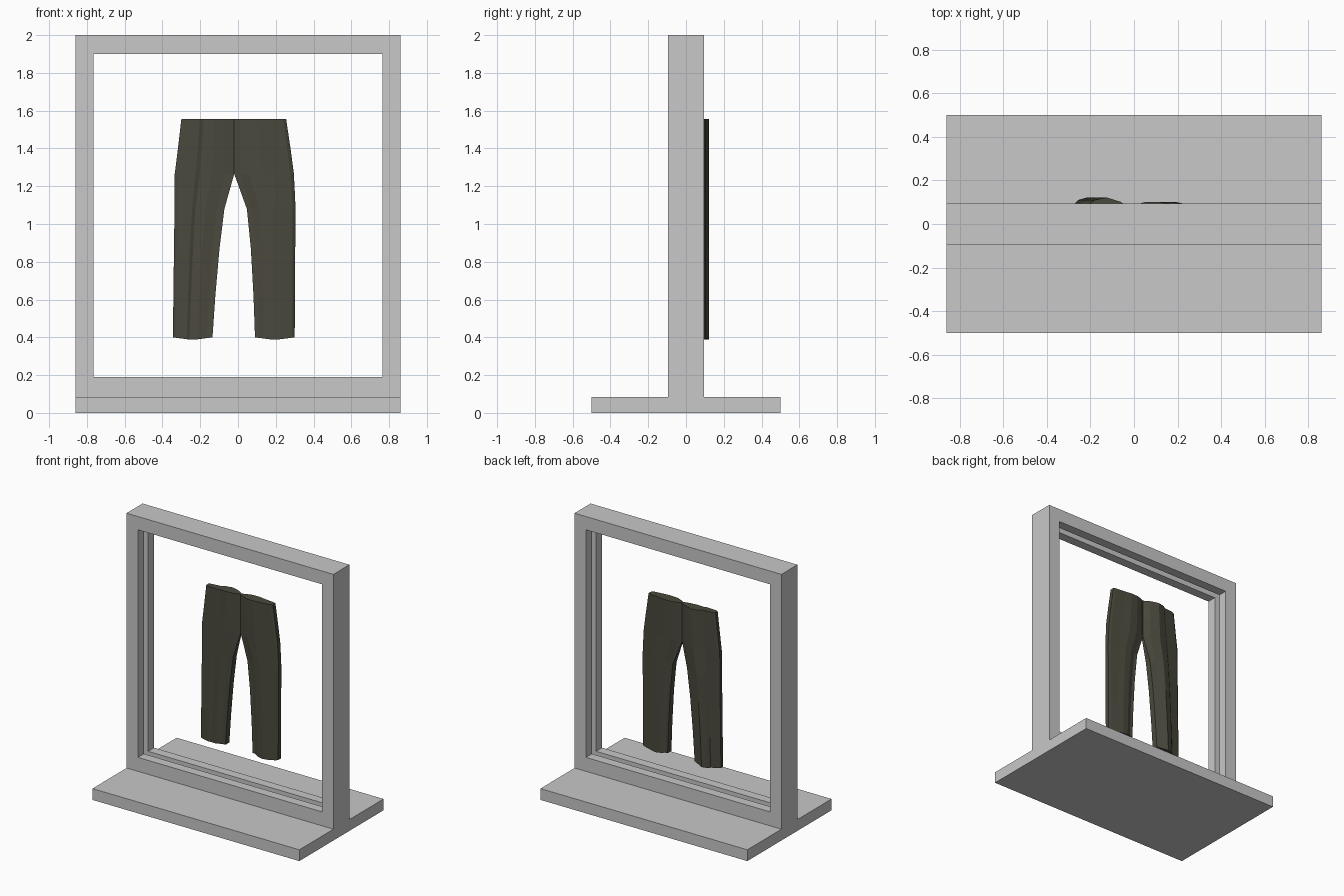
import bpy, bmesh

if "Cube" in bpy.data.objects:
    bpy.data.objects.remove(bpy.data.objects["Cube"])


def material(name, rgb):
    m = bpy.data.materials.new(name)
    m.diffuse_color = (*rgb, 1)
    m.use_nodes = True
    m.node_tree.nodes["Principled BSDF"].inputs["Base Color"].default_value = m.diffuse_color
    return m


def finish(bm, name, mat):
    bmesh.ops.remove_doubles(bm, verts=bm.verts, dist=0.0005)
    bmesh.ops.recalc_face_normals(bm, faces=bm.faces)
    me = bpy.data.meshes.new(name)
    bm.to_mesh(me)
    bm.free()
    me.materials.append(mat)
    ob = bpy.data.objects.new(name, me)
    bpy.context.collection.objects.link(ob)
    return ob


def bridge(bm, a, b):
    n = len(a)
    return [bm.faces.new((a[i], a[(i + 1) % n], b[(i + 1) % n], b[i])) for i in range(n)]


grey = material("light grey", (0.58, 0.58, 0.58))
olive = material("dark olive cloth", (0.07, 0.067, 0.047))

# base plate
bm = bmesh.new()
bmesh.ops.create_cube(bm, size=1)
for v in bm.verts:
    v.co = (v.co.x * 1.72, v.co.y * 1.0, (v.co.z + 0.5) * 0.085)
finish(bm, "base_plate", grey)

# upright frame: a grooved profile swept round the opening
# (0 = outer edge, 1 = groove floor, 2 = inner edge)
profile = [(0, -.095), (2, -.095), (2, -.025), (1, -.025),
           (1, .025), (2, .025), (2, .095), (0, .095)]
half = [.86, .81, .765]
low = [.085, .145, .19]
high = [2.0, 1.945, 1.9]
bm = bmesh.new()
rings = []
for sx, top in ((-1, 0), (1, 0), (1, 1), (-1, 1)):
    rings.append([bm.verts.new((sx * half[k], y, high[k] if top else low[k])) for k, y in profile])
for i in range(4):
    bridge(bm, rings[i], rings[(i + 1) % 4])
finish(bm, "upright_frame", grey)

# trousers: two flattened legs lofted downwards and joined at the centre seam
MID = -0.02
# rows: z, outer x, inner x
left_rows = [(1.555, -.30, MID), (1.40, -.318, MID), (1.265, -.335, MID), (1.08, -.336, -.072),
             (.87, -.339, -.098), (.62, -.342, -.12), (.40, -.345, -.135)]
right_rows = [(1.555, .255, MID), (1.40, .278, MID), (1.265, .296, MID), (1.08, .305, .047),
              (.87, .303, .068), (.62, .302, .082), (.40, .30, .09)]
# cross-sections: fraction from outer to inner edge, front y, back y
left_cut = [(0, .052, .078), (.06, .042, .085), (.35, .038, .095), (.42, .046, .110),
            (.62, .042, .122), (.85, .050, .102), (1, .060, .075)]
right_cut = [(0, .048, .080), (.06, .038, .085), (.35, .028, .094), (.55, .024, .102),
             (.75, .028, .100), (.9, .045, .088), (1, .060, .075)]

bm = bmesh.new()
for rows, cut in ((left_rows, left_cut), (right_rows, right_cut)):
    prev = None
    for z, outer, inner in rows:
        ring = []
        below = inner != MID
        for side in (1, 2):
            pts = cut if side == 1 else cut[::-1]
            for p in pts:
                t, y = p[0], p[side]
                if below and t == 1:            # legs keep an inner side wall
                    y = .045 if side == 1 else .09
                dz = -.014 * (1 - abs(2 * t - 1)) if z == .40 else 0
                ring.append(bm.verts.new((outer + (inner - outer) * t, y, z + dz)))
        if prev:
            bridge(bm, prev, ring)
        else:
            bm.faces.new(ring)
        prev = ring
    bm.faces.new(prev[::-1])
# drop the hidden wall inside the centre seam
seam = [f for f in bm.faces if all(abs(v.co.x - MID) < .0005 for v in f.verts)]
bmesh.ops.delete(bm, geom=seam, context='FACES')
finish(bm, "trousers", olive)
